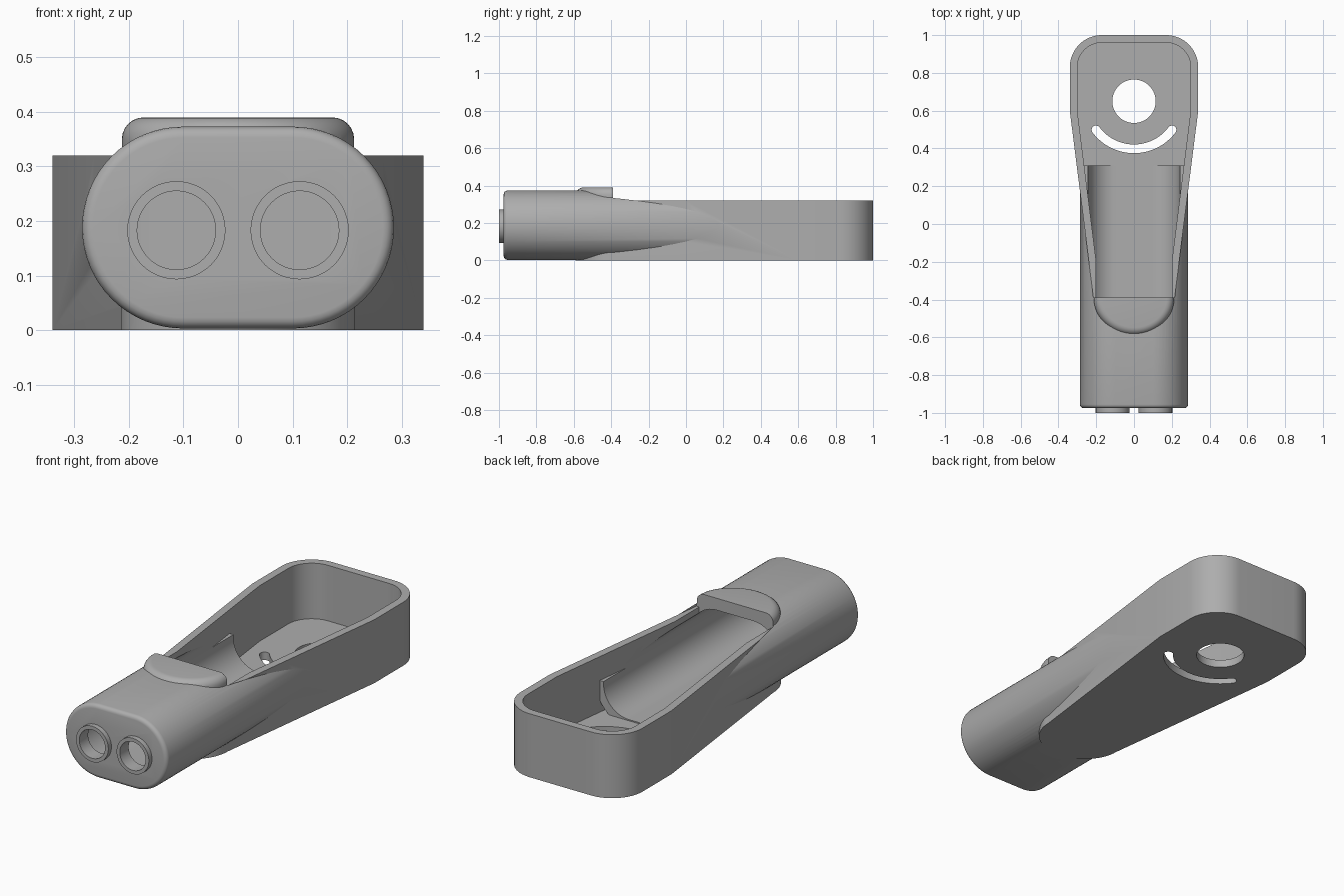
import bpy, bmesh, math

if "Cube" in bpy.data.objects:
    bpy.data.objects.remove(bpy.data.objects["Cube"], do_unlink=True)

grey = bpy.data.materials.new("plain_grey")
grey.use_nodes = True
COLOUR = (0.42, 0.42, 0.42, 1)
grey.diffuse_color = COLOUR
grey.node_tree.nodes["Principled BSDF"].inputs["Base Color"].default_value = COLOUR


def arc(cx, cy, rx, ry, a0, a1, n=16):
    return [(cx + rx * math.cos(math.radians(a0 + (a1 - a0) * i / n)),
             cy + ry * math.sin(math.radians(a0 + (a1 - a0) * i / n))) for i in range(n + 1)]


def mirrored(half):
    """Close a right-hand half outline with its mirror image."""
    return half + [(-x, y) for x, y in reversed(half) if abs(x) > 1e-5]


def prism(name, outline, lo, hi, axis="Z", bevel=0, bevel_at=None, segments=6):
    """Extrude an outline along Z (x, y points) or along Y (x, z points)."""
    put = (lambda a, b, t: (a, b, t)) if axis == "Z" else (lambda a, b, t: (a, t, b))
    bm = bmesh.new()
    bottom = bm.faces.new([bm.verts.new(put(a, b, lo)) for a, b in outline])
    top = bmesh.ops.extrude_face_region(bm, geom=[bottom])["geom"]
    shift = put(0, 0, hi - lo)
    bmesh.ops.translate(bm, verts=[v for v in top if isinstance(v, bmesh.types.BMVert)], vec=shift)
    if bevel:
        k = 2 if axis == "Z" else 1
        rim = [e for e in bm.edges if all(abs(v.co[k] - bevel_at) < 1e-5 for v in e.verts)]
        bmesh.ops.bevel(bm, geom=rim, offset=bevel, segments=segments, profile=0.5, affect="EDGES")
    bmesh.ops.recalc_face_normals(bm, faces=bm.faces)
    mesh = bpy.data.meshes.new(name)
    bm.to_mesh(mesh)
    bm.free()
    mesh.materials.append(grey)
    ob = bpy.data.objects.new(name, mesh)
    bpy.context.collection.objects.link(ob)
    return ob


def combine(target, other, operation, keep=False):
    mod = target.modifiers.new("combine", "BOOLEAN")
    mod.operation, mod.solver, mod.object = operation, "EXACT", other
    bpy.context.view_layer.objects.active = target
    bpy.ops.object.modifier_apply(modifier=mod.name)
    if not keep:
        bpy.data.objects.remove(other, do_unlink=True)


def stadium(half, radius, z=0.188):
    c = half - radius
    return arc(c, z, radius, radius, -90, 90, 32) + arc(-c, z, radius, radius, 90, 270, 32)


def circle(cx, cy, r):
    return arc(cx, cy, r, r, 0, 360, 48)[:-1]


# Outlines seen from above
head = arc(0.17, 0.83, 0.17, 0.17, 90, 0)
nose = arc(0, -0.39, 0.215, 0.2, 0, -90, 20)
tray_outline = mirrored(head + [(0.34, 0.6)] + nose)
trim_outline = mirrored(head + [(0.34, 0.6), (0.215, -0.39)])
opening = mirrored(arc(0.17, 0.83, 0.13, 0.13, 90, 0) + [(0.30, 0.6), (0.2, -0.2), (0.2, -0.39)])

# Tray with its raised lip
body = prism("housing", tray_outline, 0, 0.32)
lip_outline = mirrored([(0.213, -0.34)] + arc(0, -0.39, 0.213, 0.198, 0, -90, 20))
lip = prism("lip", lip_outline, 0.1, 0.39, bevel=0.04, bevel_at=0.39)
combine(body, lip, "UNION")
combine(body, prism("lip_trim", [(-0.5, -0.39), (0.5, -0.39), (0.5, 0), (-0.5, 0)], 0.32, 0.5), "DIFFERENCE")
combine(body, prism("tray_cut", opening, 0.04, 0.6), "DIFFERENCE")

# Oval sleeve, left as an open trough inside the tray
sleeve = prism("sleeve", stadium(0.286, 0.185), -0.975, 0.31, "Y", 0.02, -0.975, 4)
combine(sleeve, prism("sleeve_opening", opening, 0.2, 0.6), "DIFFERENCE")
combine(sleeve, prism("sleeve_trim", trim_outline, 0.32, 0.6), "DIFFERENCE")
combine(body, sleeve, "UNION")

# Hollow of the sleeve
combine(body, prism("hollow", stadium(0.243, 0.142), -0.93, 0.335, "Y"), "DIFFERENCE")

# Two collared ports in the front
for x in (-0.113, 0.113):
    combine(body, prism("collar", circle(x, 0.183, 0.09), -1.0, -0.94, "Y"), "UNION")
    combine(body, prism("bore", circle(x, 0.183, 0.072), -1.1, -0.85, "Y"), "DIFFERENCE")

# Round hole and curved slot in the floor
combine(body, prism("round_hole", circle(0, 0.65, 0.115), -0.1, 0.1), "DIFFERENCE")
r, w, a0, a1 = 0.252, 0.023, 217, 323
end = [(r * math.cos(math.radians(a)), 0.65 + r * math.sin(math.radians(a))) for a in (a0, a1)]
slot = (arc(0, 0.65, r + w, r + w, a0, a1, 32)
        + arc(end[1][0], end[1][1], w, w, a1, a1 + 180, 8)[1:-1]
        + arc(0, 0.65, r - w, r - w, a1, a0, 32)
        + arc(end[0][0], end[0][1], w, w, a0 + 180, a0 + 360, 8)[1:-1])
combine(body, prism("slot", slot, -0.1, 0.1), "DIFFERENCE")

# Smooth rounded surfaces, keep edges sharp
bpy.ops.object.select_all(action="DESELECT")
body.select_set(True)
bpy.context.view_layer.objects.active = body
bpy.ops.object.shade_smooth_by_angle(angle=math.radians(25))
